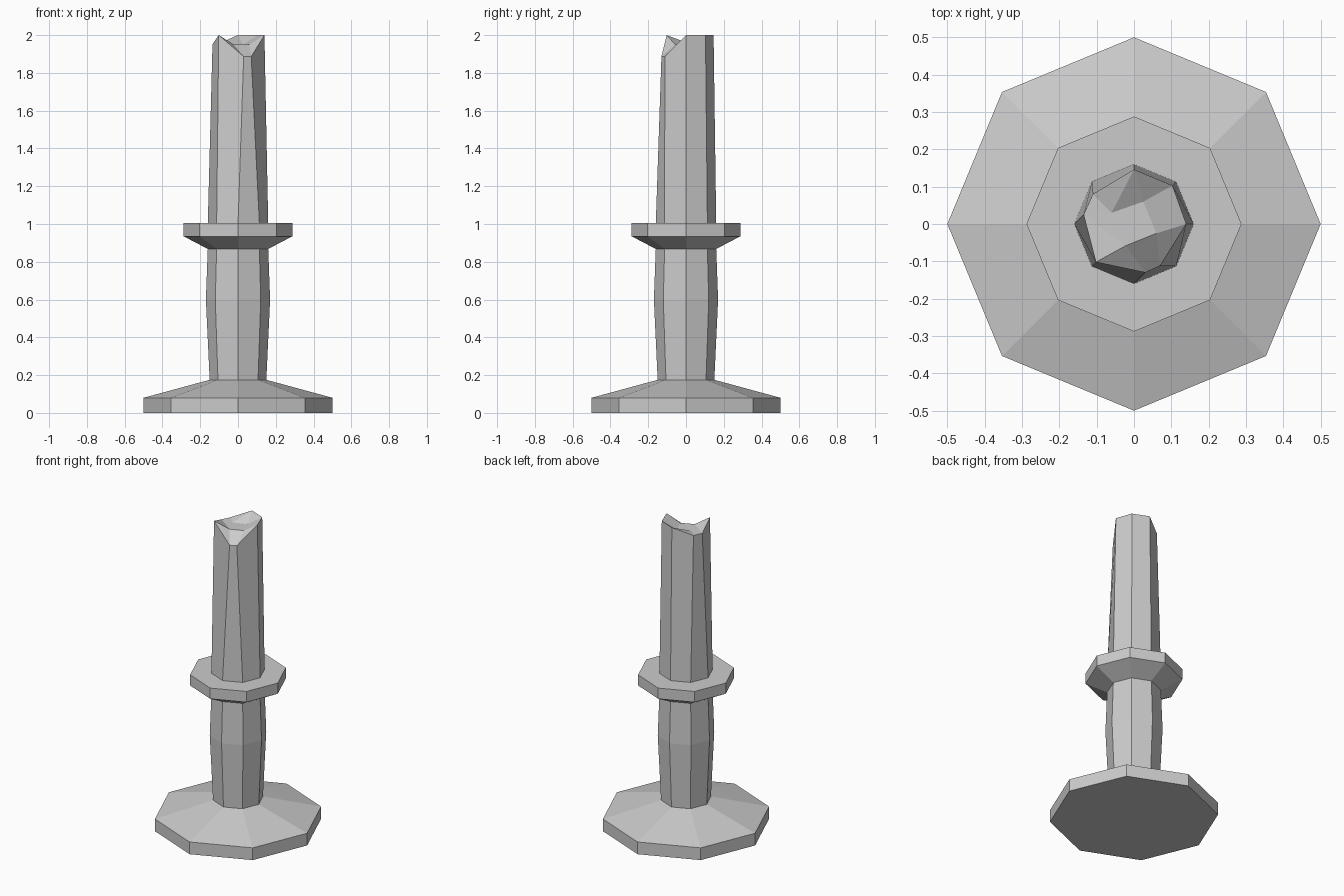
import bpy
from math import cos, sin, pi

if "Cube" in bpy.data.objects:
    bpy.data.objects.remove(bpy.data.objects["Cube"])

SIDES = 8


def ring(r, z):
    return [(r * cos(2 * pi * i / SIDES), r * sin(2 * pi * i / SIDES), z)
            for i in range(SIDES)]


def loft(first):
    # quads joining two consecutive rings
    return [(first + i, first + (i + 1) % SIDES,
             first + SIDES + (i + 1) % SIDES, first + SIDES + i)
            for i in range(SIDES)]


def make(name, verts, faces):
    mesh = bpy.data.meshes.new(name)
    mesh.from_pydata(verts, [], faces)
    mesh.update()
    obj = bpy.data.objects.new(name, mesh)
    bpy.context.collection.objects.link(obj)
    return obj


# Holder: foot, swelling grip and drip dish in one turned profile
profile = [(0.5, 0), (0.5, 0.08), (0.15, 0.175), (0.17, 0.6),
           (0.16, 0.868), (0.288, 0.935), (0.288, 1.005)]
verts, faces = [], [tuple(reversed(range(SIDES)))]
for k, (r, z) in enumerate(profile):
    verts += ring(r, z)
    if k:
        faces += loft((k - 1) * SIDES)
last = (len(profile) - 1) * SIDES
faces.append(tuple(range(last, last + SIDES)))
make("candle_holder", verts, faces)

# Candle: tapering shaft with an uneven melted rim, counter-clockwise from +x
rim = [(0.14, 0, 2), (0.103, 0.103, 2), (0, 0.146, 2), (-0.11, 0.08, 1.952),
       (-0.135, 0.025, 1.952), (-0.102, -0.102, 2),
       (0.03, -0.13, 1.887), (0.07, -0.112, 1.887)]
# Melted hollow: a four-cornered floor fanned out to the rim
floor = [(0.06, -0.025, 1.95), (0.025, 0.06, 1.95),
         (-0.06, 0.03, 1.95), (-0.022, -0.058, 1.95)]
verts = ring(0.16, 1.0) + rim + floor
faces = [tuple(reversed(range(SIDES)))] + loft(0)
R, F = SIDES, 2 * SIDES
faces += [(F, F + 1, F + 2, F + 3),
          (R, R + 1, F + 1, F),
          (R + 1, R + 2, F + 1), (R + 2, F + 2, F + 1), (R + 2, R + 3, F + 2),
          (R + 3, R + 4, F + 2), (R + 4, F + 3, F + 2), (R + 4, R + 5, F + 3),
          (R + 5, R + 6, F + 3), (R + 6, F, F + 3),
          (R + 6, R + 7, F), (R + 7, R, F)]
make("candle", verts, faces)
